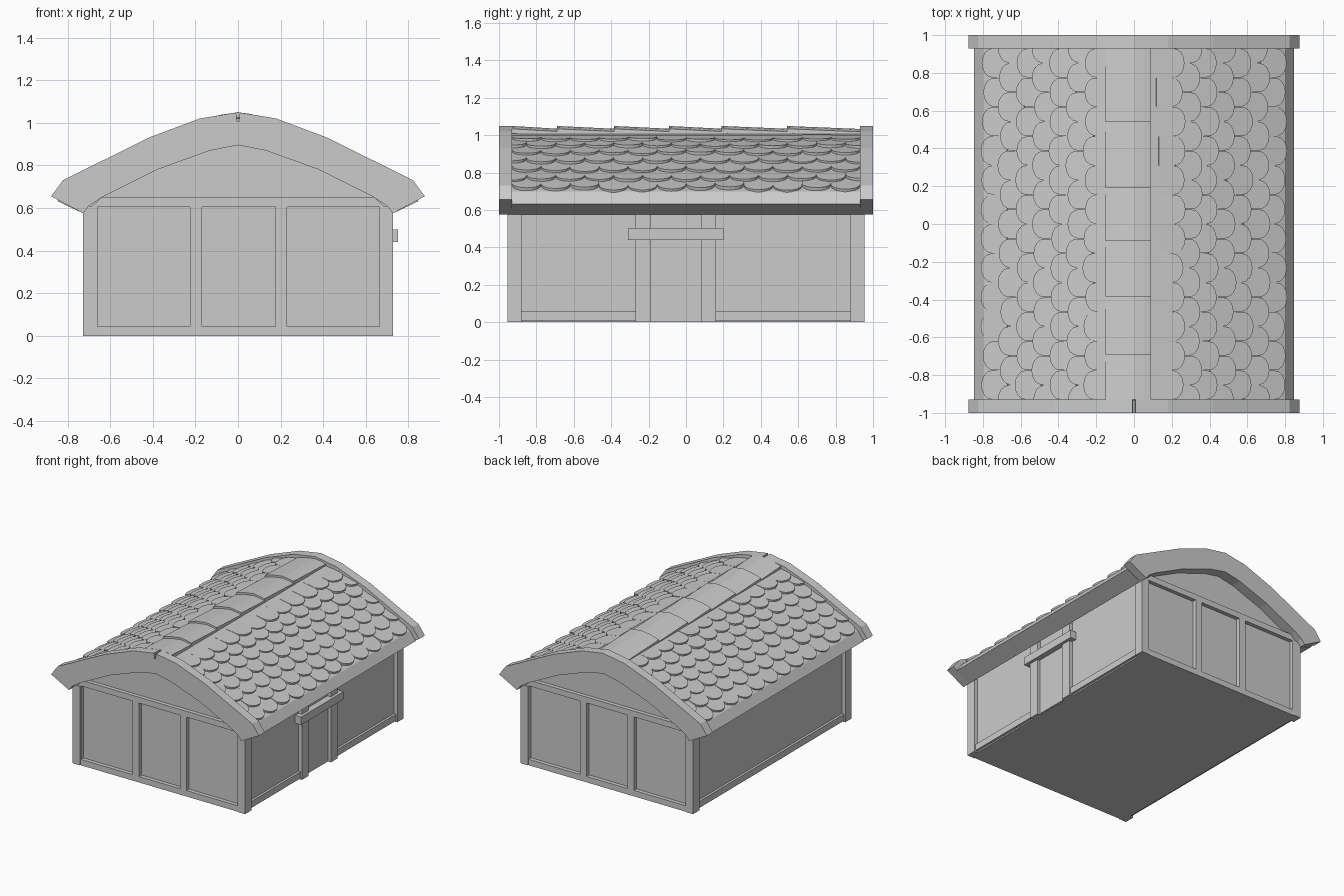
import bpy, bmesh, math, random
from mathutils import Vector

random.seed(4)
cube = bpy.data.objects.get("Cube")
if cube:
    bpy.data.objects.remove(cube)

grey = bpy.data.materials.new("plain grey")
grey.use_nodes = True
grey.diffuse_color = (0.6, 0.6, 0.6, 1)
grey.node_tree.nodes["Principled BSDF"].inputs["Base Color"].default_value = (0.6, 0.6, 0.6, 1)


def finish(name, bm):
    bmesh.ops.recalc_face_normals(bm, faces=bm.faces[:])
    mesh = bpy.data.meshes.new(name)
    bm.to_mesh(mesh)
    bm.free()
    mesh.materials.append(grey)
    ob = bpy.data.objects.new(name, mesh)
    bpy.context.collection.objects.link(ob)
    return ob


def add_prism(bm, start, end):
    """Solid between two matching outlines."""
    a = [bm.verts.new(p) for p in start]
    b = [bm.verts.new(p) for p in end]
    bm.faces.new(a)
    bm.faces.new(b[::-1])
    for i in range(len(a)):
        j = (i + 1) % len(a)
        bm.faces.new((a[i], b[i], b[j], a[j]))


def extrude_y(name, outline, y0, y1):
    bm = bmesh.new()
    add_prism(bm, [(x, y0, z) for x, z in outline], [(x, y1, z) for x, z in outline])
    return finish(name, bm)


def box(name, x0, x1, y0, y1, z0, z1):
    return extrude_y(name, [(x0, z0), (x1, z0), (x1, z1), (x0, z1)], y0, y1)


def mirrored(half):
    """Right half running outward from the ridge, made into a left-to-right path."""
    return [(-x, z) for x, z in half[::-1] if x > 0] + half


# Roof profiles, each from ridge to eave
verge_half = [(0, 1.05), (0.18, 1.02), (0.42, 0.93), (0.822, 0.73), (0.877, 0.655)]
slab_half = [(0, 1.02), (0.18, 0.99), (0.41, 0.9), (0.8, 0.7), (0.847, 0.632)]
soffit_half = [(0, 0.895), (0.13, 0.87), (0.38, 0.78), (0.64, 0.65), (0.7, 0.61), (0.727, 0.575)]
soffit = mirrored(soffit_half)[::-1]

# Roof slab and the two verge boards; the front one has a small split at its peak
extrude_y("roof_slab", mirrored(slab_half) + soffit, -0.935, 0.935)
extrude_y("back_verge_board", mirrored(verge_half) + soffit, 0.93, 1)
split = [(0.004, 1.005), (0.009, 1.048)]
extrude_y("front_verge_board", mirrored(split + verge_half[1:]) + soffit, -1, -0.93)

# Walls with gables
extrude_y("walls", [(-0.7, 0), (0.7, 0), (0.7, 0.63), (0.38, 0.8), (0, 0.91),
                    (-0.38, 0.8), (-0.7, 0.63)], -0.92, 0.92)

# Timber frames on both gable ends
for end, s in (("front", -1), ("back", 1)):
    y0, y1 = sorted((s * 0.9, s * 0.95))
    for i, (x0, x1) in enumerate(((-0.715, -0.66), (-0.225, -0.17), (0.175, 0.23), (0.665, 0.715))):
        box(f"{end}_frame_post_{i + 1}", x0, x1, y0, y1, 0, 0.61)
    box(f"{end}_sill", -0.715, 0.715, y0, y1, 0, 0.045)
    extrude_y(f"{end}_tie_beam", [(-0.69, 0.605), (0.69, 0.605), (0.64, 0.65), (-0.64, 0.65)], y0, y1)
    # Corner posts
    for side, t in (("left", 1), ("right", -1)):
        x0, x1 = sorted((t * 0.665, t * 0.728))
        ya, yb = sorted((s * 0.88, s * 0.955))
        box(f"{end}_{side}_corner_post", x0, x1, ya, yb, 0, 0.6)

# Bottom rails of the long walls
box("right_rail", -0.718, -0.69, -0.88, 0.88, 0.01, 0.06)
box("left_rail_front", 0.69, 0.718, -0.88, -0.27, 0.01, 0.06)
box("left_rail_back", 0.69, 0.718, 0.16, 0.88, 0.01, 0.06)

# Side door with jambs and lintel
box("door_panel", 0.69, 0.708, -0.185, 0.075, 0.005, 0.45)
box("door_jamb_front", 0.69, 0.728, -0.27, -0.19, 0, 0.6)
box("door_jamb_back", 0.69, 0.728, 0.08, 0.16, 0, 0.6)
box("door_lintel", 0.69, 0.75, -0.31, 0.2, 0.44, 0.5)


def roof_height(x):
    for (xa, za), (xb, zb) in zip(slab_half, slab_half[1:]):
        if x <= xb:
            return za + (zb - za) * (x - xa) / (xb - xa)


# Scalloped shingles, in staggered rows on both slopes
pitch = 0.155
for side, s in (("left", 1), ("right", -1)):
    bm = bmesh.new()
    for row in range(7):
        for col in range(12 + row % 2):
            tip = 0.805 - row * 0.09 + random.uniform(-0.008, 0.008)
            head = tip - 0.14
            top = Vector((head, 0, roof_height(head) + 0.002))
            low = Vector((tip, 0, roof_height(tip) + 0.022 + random.uniform(-0.003, 0.003)))
            along = low - top
            drop = Vector((along.z, 0, -along.x)).normalized() * 0.018
            middle = -0.93 + pitch * (col + (0 if row % 2 else 0.5))
            half = pitch * 0.495
            outline = [(0, -half)]
            for k in range(9):
                a = math.pi * k / 8
                outline.append((0.6 + 0.4 * math.sin(a), -half * math.cos(a)))
            outline.append((0, half))
            pts = []
            for u, v in outline:
                p = top + along * u
                p.y = max(-0.932, min(0.932, middle + v))
                pts.append(p)
            flip = lambda p: (p.x * s, p.y, p.z)
            add_prism(bm, [flip(p) for p in pts], [flip(p + drop) for p in pts])
    finish(f"{side}_shingles", bm)

# Overlapping ridge tiles, each lifted at its front edge
cap = [(-0.15, 1.002), (-0.08, 1.022), (0, 1.033), (0.05, 1.027), (0.09, 1.018)]
ring = cap + [(x, z - 0.025) for x, z in cap[::-1]]
joints = [-0.93, -0.69, -0.385, -0.09, 0.19, 0.54, 0.93]
bm = bmesh.new()
for y0, y1 in zip(joints, joints[1:]):
    add_prism(bm, [(x, y0, z + 0.016) for x, z in ring],
              [(x, min(y1 + 0.03, 0.935), z) for x, z in ring])
finish("ridge_tiles", bm)
